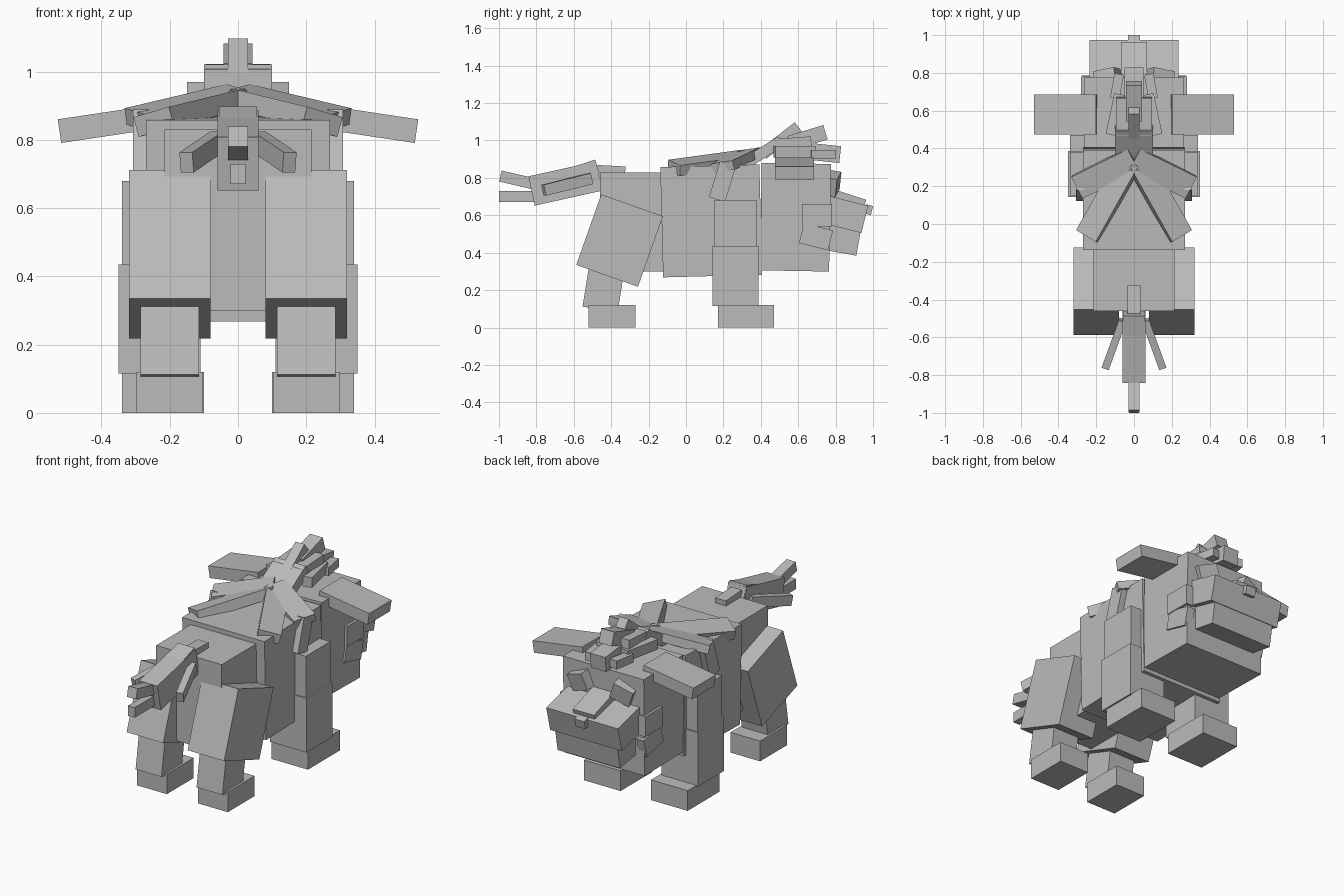
import bpy
from math import radians

default_cube = bpy.data.objects.get("Cube")
if default_cube:
    bpy.data.objects.remove(default_cube, do_unlink=True)

# One flat stone grey for the whole beast
grey = bpy.data.materials.new("light_grey")
grey.use_nodes = True
grey.diffuse_color = (.5, .5, .5, 1)
shader = grey.node_tree.nodes["Principled BSDF"]
shader.inputs["Base Color"].default_value = grey.diffuse_color


def block(name, x=0, y=0, z=0, width=.1, depth=.2, height=.06, tilt=0, roll=0, turn=0):
    """Flat-sided box: tilt, roll and turn are degrees about x, y and z."""
    bpy.ops.mesh.primitive_cube_add(size=1, location=(x, y, z))
    part = bpy.context.object
    part.name = name
    part.scale = (width, depth, height)
    part.rotation_euler = [radians(angle) for angle in (tilt, roll, turn)]
    part.data.materials.append(grey)


def pair(name, x, roll=0, turn=0, **shape):
    """Box on the +x side and its mirror image."""
    for side, sign in (("left", 1), ("right", -1)):
        block(side + "_" + name, x=sign * x, roll=sign * roll, turn=sign * turn, **shape)


# Body
block("hindquarters", y=-.27, z=.565, width=.43, depth=.38, height=.53)
block("chest", y=.135, z=.57, width=.54, depth=.53, height=.59, tilt=1.5)

# Head and muzzle
block("head", y=.585, z=.59, width=.53, depth=.37, height=.575, tilt=-1)
block("upper_muzzle", y=.83, z=.61, width=.47, depth=.26, height=.15, tilt=-14)
block("lower_jaw", y=.8, z=.475, width=.41, depth=.25, height=.14, tilt=-10)
block("nose_bridge", y=.86, z=.69, width=.14, height=.05, tilt=-18)
block("nose_tip", y=.975, z=.63, width=.065, depth=.04, height=.05, tilt=-14)
pair("eye", x=.14, y=.785, z=.77, width=.12, depth=.06, height=.1, tilt=-10, roll=20, turn=-12)
pair("cheek", x=.255, y=.7, z=.6, width=.05, depth=.16, height=.12)
pair("lower_cheek", x=.25, y=.695, z=.485, width=.05, depth=.16, height=.11, tilt=-14)
pair("ear", x=.36, y=.58, z=.85, width=.33, depth=.21, height=.07, roll=8.5)

# Front legs
pair("front_upper_leg", x=.22, y=.265, z=.555, width=.24, depth=.23, height=.25)
pair("front_lower_leg", x=.23, y=.265, z=.275, width=.24, depth=.245, height=.32)
pair("front_foot", x=.22, y=.32, z=.06, width=.24, depth=.3, height=.12)

# Hind legs
pair("thigh", x=.2, y=-.355, z=.465, width=.24, depth=.35, height=.4, tilt=-19.5)
pair("shin", x=.2, y=-.435, z=.25, width=.17, depth=.19, height=.31, tilt=-9)
pair("hind_foot", x=.2, y=-.395, z=.06, width=.195, depth=.25, height=.12)

# Tail
block("tail_base", y=-.4, z=.835, width=.07, depth=.15, tilt=-3)
block("tail_middle", y=-.55, z=.835, width=.11, depth=.16, height=.08, tilt=18)
block("tail_tuft", y=-.645, z=.77, width=.12, depth=.37, height=.16, tilt=12.5)
block("tail_upper_tip", y=-.885, z=.785, width=.06, depth=.22, tilt=-13)
block("tail_lower_tip", y=-.89, z=.7, width=.045, depth=.22)
pair("tail_side_tuft", x=.105, y=-.635, z=.765, width=.04, depth=.275, tilt=13, turn=20)

# Mane spreading over the back and shoulders
pair("back_mane", x=.135, y=.135, z=.88, width=.125, depth=.46, tilt=7, roll=14, turn=31)
pair("shoulder_mane", x=.15, y=.27, z=.895, width=.34, depth=.13, height=.05,
     tilt=8, roll=12, turn=-26)
pair("neck_lock", x=.285, y=.195, z=.78, width=.045, depth=.09, height=.2, tilt=-17)

# Crest on top of the head
block("crest_base", y=.41, z=.935, width=.2, depth=.23, tilt=32)
block("crest_cap", y=.57, z=.985, width=.19, tilt=4)
block("crest_spike", y=.505, z=1, depth=.24, width=.06, tilt=38)
block("crest_lock", y=.65, z=1.015, width=.085, height=.08, tilt=17)
block("forelock", y=.725, z=.935, height=.09, tilt=-6)
pair("crest_side_lock", x=.1, y=.58, z=.94, width=.055, depth=.22, turn=12)
pair("brow_lock", x=.09, y=.73, z=.925, width=.05, depth=.13, height=.05, turn=10)
